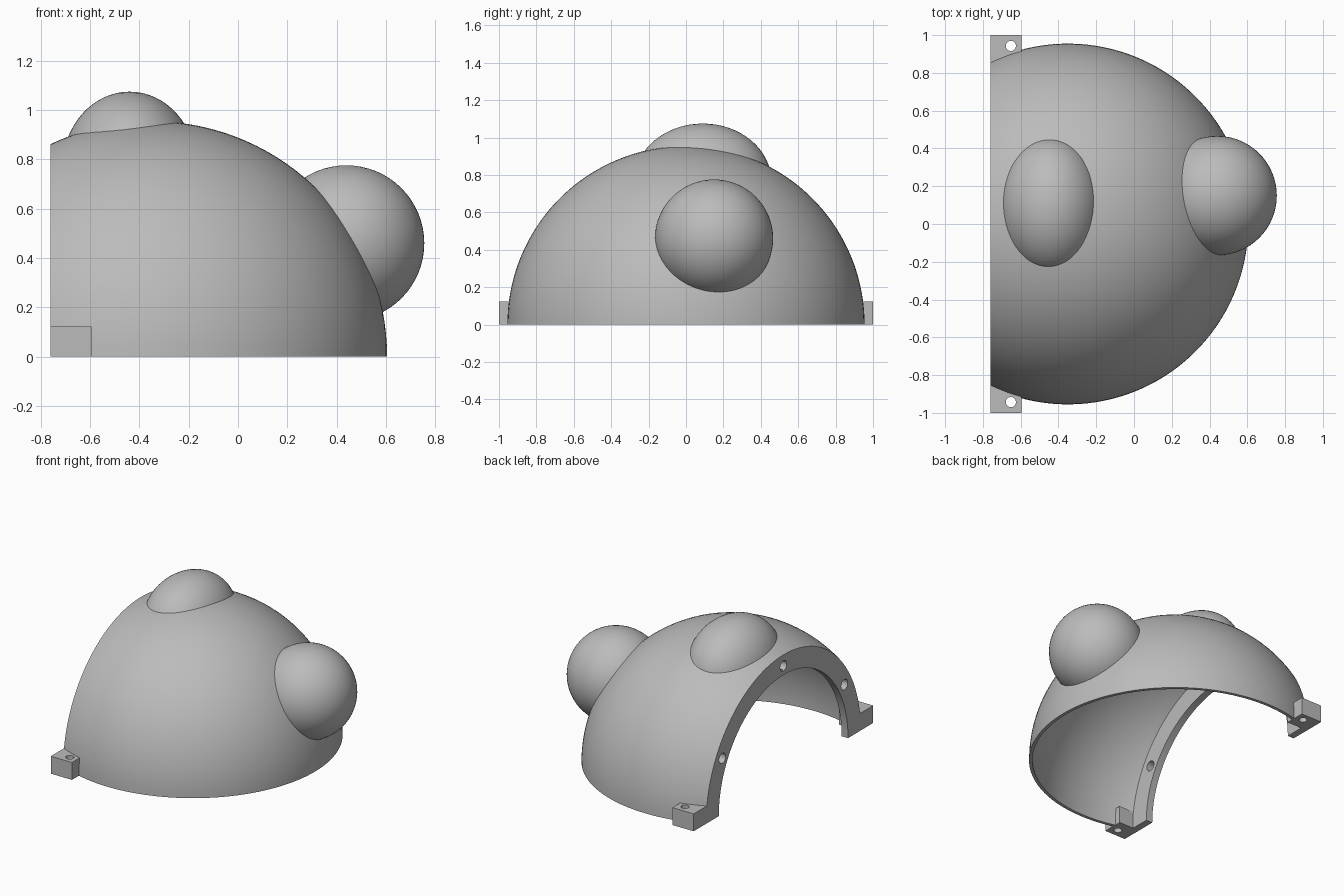
import bpy
import bmesh
from math import sin, cos, pi, acos, radians
from mathutils import Matrix, Vector

if "Cube" in bpy.data.objects:
    bpy.data.objects.remove(bpy.data.objects["Cube"], do_unlink=True)

CX = -0.35        # dome centre along x
R_OUT = 0.955     # outer dome radius
R_IN = 0.933      # inner dome radius
CUT = -0.76       # flat open side
RIM = -0.71       # inner side of the rim
RIM_R = 0.72      # radius of the rim opening

grey = bpy.data.materials.new("plain grey")
grey.use_nodes = True
grey.diffuse_color = (0.5, 0.5, 0.5, 1)
grey.node_tree.nodes["Principled BSDF"].inputs["Base Color"].default_value = (0.5, 0.5, 0.5, 1)


def add(name, bm):
    bmesh.ops.recalc_face_normals(bm, faces=bm.faces[:])
    mesh = bpy.data.meshes.new(name)
    bm.to_mesh(mesh)
    bm.free()
    mesh.materials.append(grey)
    obj = bpy.data.objects.new(name, mesh)
    bpy.context.collection.objects.link(obj)
    return obj


def select(obj):
    bpy.ops.object.select_all(action="DESELECT")
    obj.select_set(True)
    bpy.context.view_layer.objects.active = obj


def carve(obj, cutters):
    for cutter in cutters:
        cutter.hide_render = True
        mod = obj.modifiers.new("carve", "BOOLEAN")
        mod.operation = "DIFFERENCE"
        mod.solver = "EXACT"
        mod.object = cutter
        select(obj)
        bpy.ops.object.modifier_apply(modifier=mod.name)
        bpy.data.objects.remove(cutter, do_unlink=True)


def smooth(obj):
    select(obj)
    bpy.ops.object.shade_smooth_by_angle(angle=radians(30))


def ball(name, centre, radii, segments=64):
    bm = bmesh.new()
    bmesh.ops.create_uvsphere(bm, u_segments=segments, v_segments=segments // 2, radius=1)
    bmesh.ops.transform(bm, verts=bm.verts[:],
                        matrix=Matrix.Translation(centre) @ Matrix.Diagonal((*radii, 1)))
    return add(name, bm)


def drill(centre, radius, depth, axis):
    bm = bmesh.new()
    bmesh.ops.create_cone(bm, cap_ends=True, segments=24, radius1=radius, radius2=radius, depth=depth)
    turn = Matrix.Rotation(pi / 2, 4, "Y") if axis == "X" else Matrix()
    bmesh.ops.transform(bm, verts=bm.verts[:], matrix=Matrix.Translation(centre) @ turn)
    return add("drill", bm)


def arc(radius, x_end, steps=40):
    # Points (x, r) from the nose of the dome to the plane x_end
    end = acos((x_end - CX) / radius)
    return [(CX + radius * cos(end * i / steps), radius * sin(end * i / steps))
            for i in range(steps + 1)]


# Half dome with an inward rim, turned half a circle about the x axis
profile = arc(R_OUT, CUT) + [(CUT, RIM_R), (RIM, RIM_R)] + arc(R_IN, RIM)[::-1]
bm = bmesh.new()
STEPS = 72
rings = [[bm.verts.new((x, r * cos(pi * s / STEPS), r * sin(pi * s / STEPS))) for x, r in profile]
         for s in range(STEPS + 1)]
n = len(profile)
for a, b in zip(rings, rings[1:]):
    for i in range(n - 1):
        bm.faces.new((a[i], a[i + 1], b[i + 1], b[i]))
bm.faces.new(rings[0])
bm.faces.new(rings[-1])
bmesh.ops.remove_doubles(bm, verts=bm.verts[:], dist=1e-5)
dome = add("dome_shell", bm)

# Three bolt holes through the rim
carve(dome, [drill((CUT, 0.785 * cos(radians(a)), 0.785 * sin(radians(a))), 0.036, 0.2, "X")
             for a in (30, 90, 150)])
smooth(dome)

# Rounded bulges on the top and the side, trimmed to the shell
for name, centre, radii in (("top_bulge", (-0.44, 0.09, 0.765), (0.273, 0.367, 0.31)),
                            ("side_bulge", (0.44, 0.15, 0.46), (0.316, 0.316, 0.316))):
    bulge = ball(name, centre, radii)
    carve(bulge, [ball("core", (CX, 0, 0), (0.944,) * 3, 96)])
    smooth(bulge)

# Mounting feet with a vertical screw hole
for side, name in ((1, "back_foot"), (-1, "front_foot")):
    bm = bmesh.new()
    bmesh.ops.create_cube(bm, size=1)
    low, high = Vector((CUT, 0.855, 0)), Vector((-0.595, 1, 0.123))
    size, mid = high - low, (low + high) / 2
    mid.y *= side
    bmesh.ops.transform(bm, verts=bm.verts[:],
                        matrix=Matrix.Translation(mid) @ Matrix.Diagonal((*size, 1)))
    foot = add(name, bm)
    carve(foot, [drill((-0.652, 0.943 * side, 0.06), 0.027, 0.4, "Z")])
    smooth(foot)
